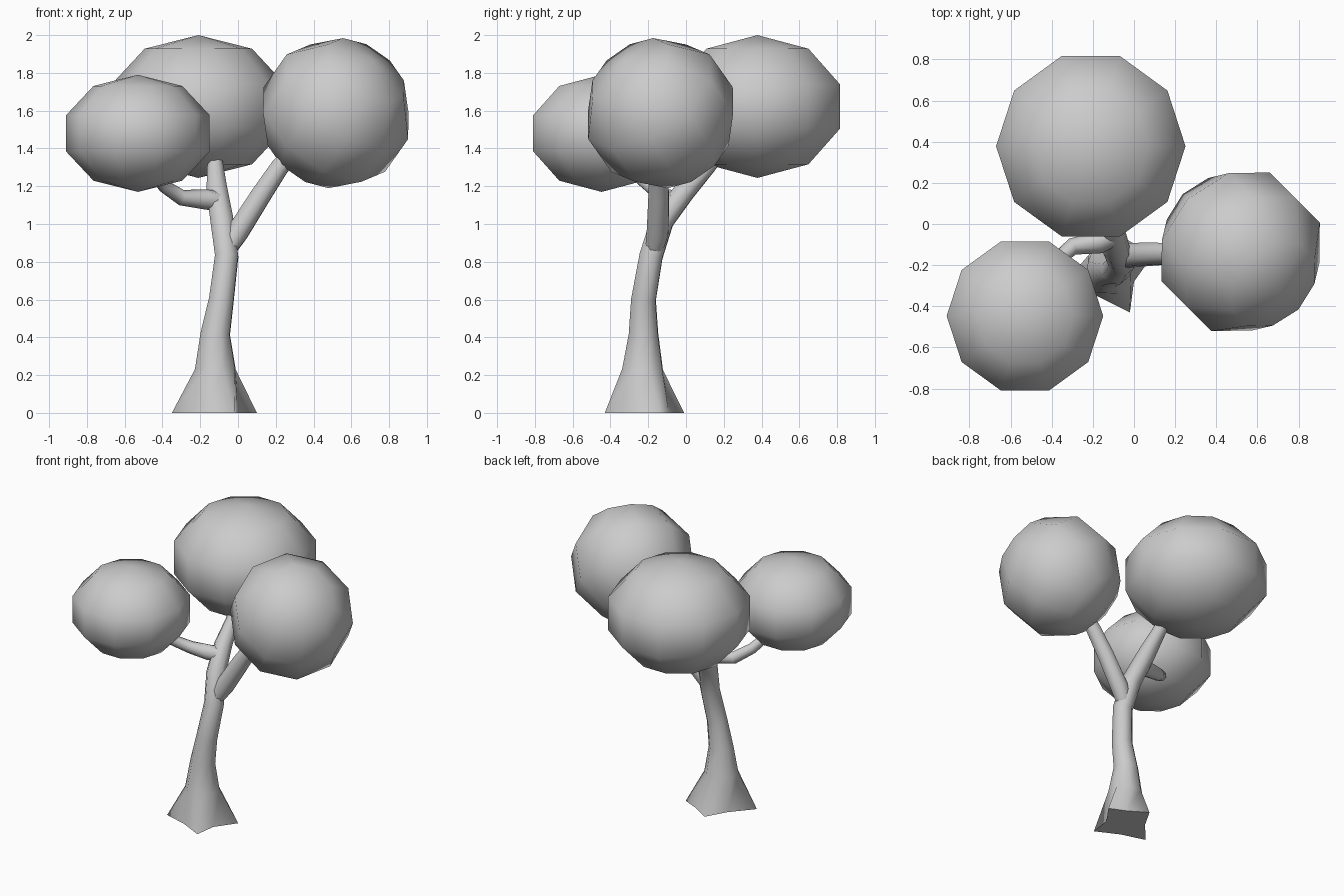
import bpy, bmesh, math
from mathutils import Vector, Euler

if "Cube" in bpy.data.objects:
    bpy.data.objects.remove(bpy.data.objects["Cube"])


def finish(bm, name):
    bmesh.ops.recalc_face_normals(bm, faces=bm.faces)
    mesh = bpy.data.meshes.new(name)
    bm.to_mesh(mesh)
    bm.free()
    for p in mesh.polygons:
        p.use_smooth = len(p.vertices) < 5
    ob = bpy.data.objects.new(name, mesh)
    bpy.context.collection.objects.link(ob)
    return ob


def skin(bm, rings, closed=True):
    """Join rings of points with quads; cap both ends."""
    loops = [[bm.verts.new(p) for p in r] for r in rings]
    n = len(loops[0])
    for a, b in zip(loops, loops[1:]):
        for i in range(n):
            j = (i + 1) % n
            bm.faces.new((a[i], a[j], b[j], b[i]))
    if closed:
        bm.faces.new(loops[0])
        bm.faces.new(loops[-1])
    return loops


def path_rings(path, sides=8, start=math.radians(20)):
    """Rings across a path of (x, y, z, radius)."""
    pts = [Vector(p[:3]) for p in path]
    rings = []
    for i, p in enumerate(path):
        d = (pts[min(i + 1, len(pts) - 1)] - pts[max(i - 1, 0)]).normalized()
        q = Vector((0, 0, 1)).rotation_difference(d)
        ring = []
        for k in range(sides):
            a = start + math.tau * k / sides
            ring.append(pts[i] + q @ Vector((math.cos(a), math.sin(a), 0)) * p[3])
        rings.append(ring)
    return rings


def foliage(name, centre, radius, height, turn=(0, 0, 0)):
    """Ten-sided, five-band ball."""
    bm = bmesh.new()
    rings = []
    for lat in (-54, -18, 18, 54):
        c, s = math.cos(math.radians(lat)), math.sin(math.radians(lat))
        rings.append([(radius * c * math.cos(math.tau * k / 10),
                       radius * c * math.sin(math.tau * k / 10), height * s)
                      for k in range(10)])
    loops = skin(bm, rings, closed=False)
    for loop, z in ((loops[0], -height), (loops[-1], height)):
        pole = bm.verts.new((0, 0, z))
        for i in range(10):
            bm.faces.new((loop[i], loop[(i + 1) % 10], pole))
    ob = finish(bm, name)
    ob.location = centre
    ob.rotation_euler = turn


# Trunk with four-cornered root flare, running up into the back branch
root = [(0.10, -0.14, 0), (-0.01, -0.09, 0), (-0.14, -0.01, 0), (-0.22, -0.15, 0),
        (-0.35, -0.30, 0), (-0.18, -0.35, 0), (-0.02, -0.43, 0), (0.0, -0.28, 0)]
trunk = path_rings([(-0.12, -0.23, 0.23, 0.115), (-0.12, -0.225, 0.42, 0.083),
                    (-0.088, -0.225, 0.60, 0.070), (-0.06, -0.185, 0.83, 0.066),
                    (-0.085, -0.125, 1.02, 0.066), (-0.11, -0.01, 1.17, 0.060),
                    (-0.12, 0.12, 1.31, 0.045), (-0.13, 0.20, 1.42, 0.04)])
bm = bmesh.new()
skin(bm, [root] + trunk)
finish(bm, "trunk")

# Side branches
branches = {
    "right_branch": [(-0.06, -0.17, 0.86, 0.050), (0.0, -0.15, 0.96, 0.062),
                     (0.12, -0.145, 1.15, 0.058), (0.22, -0.145, 1.30, 0.052),
                     (0.30, -0.14, 1.39, 0.045)],
    "left_branch": [(-0.09, -0.05, 1.12, 0.052), (-0.17, -0.09, 1.13, 0.054),
                    (-0.30, -0.11, 1.14, 0.042), (-0.39, -0.19, 1.20, 0.035),
                    (-0.46, -0.30, 1.29, 0.03)],
}
for name, path in branches.items():
    bm = bmesh.new()
    skin(bm, path_rings(path))
    finish(bm, name)

# Foliage balls; the right one is tilted towards the front right
foliage("foliage_back", (-0.21, 0.378, 1.622), 0.484, 0.378)
foliage("foliage_left", (-0.53, -0.447, 1.48), 0.40, 0.31)
foliage("foliage_right", (0.518, -0.135, 1.587), 0.412, 0.395,
        (0, math.radians(45), math.radians(-45)))
